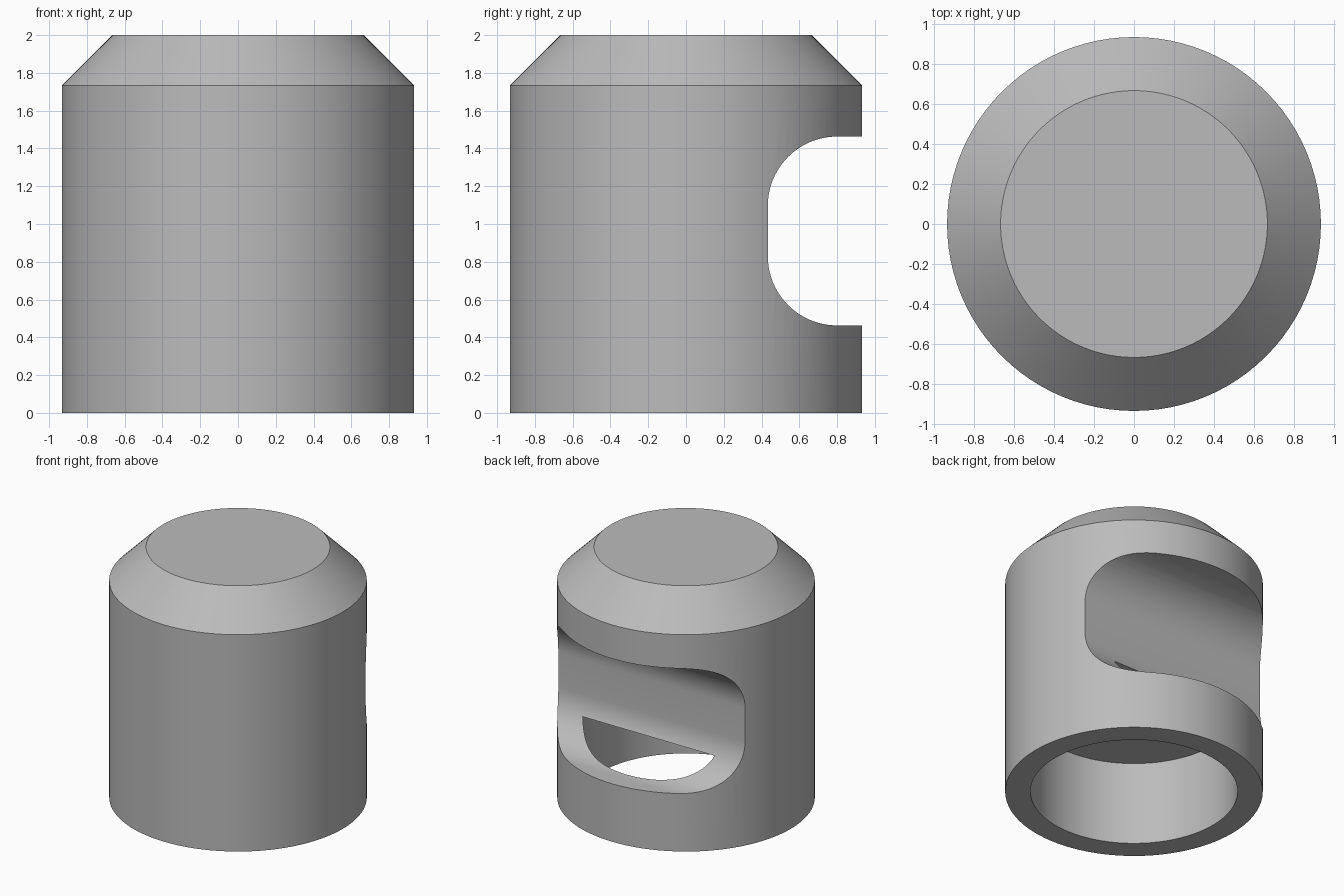
import bpy, bmesh, math

SEGMENTS = 96
RADIUS, HEIGHT, CHAMFER = 0.933, 2.0, 0.267
BORE_RADIUS, BORE_DEPTH = 0.75, 0.667
SLOT_BACK, SLOT_LOW, SLOT_HIGH, SLOT_FILLET = 0.433, 0.463, 1.463, 0.367

cube = bpy.data.objects.get("Cube")
if cube:
    bpy.data.objects.remove(cube, do_unlink=True)


def make_object(name, bm):
    bmesh.ops.recalc_face_normals(bm, faces=bm.faces)
    mesh = bpy.data.meshes.new(name)
    bm.to_mesh(mesh)
    bm.free()
    obj = bpy.data.objects.new(name, mesh)
    bpy.context.collection.objects.link(obj)
    return obj


def ring(bm, radius, z):
    return [bm.verts.new((radius * math.cos(a), radius * math.sin(a), z))
            for a in (math.tau * i / SEGMENTS for i in range(SEGMENTS))]


# Turned body: blind bore, bottom rim, side wall, chamfer, flat top
bm = bmesh.new()
profile = [(BORE_RADIUS, BORE_DEPTH), (BORE_RADIUS, 0), (RADIUS, 0),
           (RADIUS, HEIGHT - CHAMFER), (RADIUS - CHAMFER, HEIGHT)]
rings = [ring(bm, r, z) for r, z in profile]
for low, high in zip(rings, rings[1:]):
    for i in range(SEGMENTS):
        j = (i + 1) % SEGMENTS
        bm.faces.new((low[i], low[j], high[j], high[i]))
bm.faces.new(rings[0])
bm.faces.new(rings[-1])
body = make_object("knob_body", bm)

# Slot cutter: rounded profile in y-z, extruded along x
bm = bmesh.new()
outline = [(RADIUS + 0.3, SLOT_HIGH), (RADIUS + 0.3, SLOT_LOW)]
steps = 20
for centre_z, start in ((SLOT_LOW + SLOT_FILLET, 270), (SLOT_HIGH - SLOT_FILLET, 180)):
    for i in range(steps + 1):
        a = math.radians(start - 90 * i / steps)
        outline.append((SLOT_BACK + SLOT_FILLET + SLOT_FILLET * math.cos(a),
                        centre_z + SLOT_FILLET * math.sin(a)))
face = bm.faces.new([bm.verts.new((-1.5, y, z)) for y, z in outline])
extruded = bmesh.ops.extrude_face_region(bm, geom=[face])["geom"]
bmesh.ops.translate(bm, vec=(3, 0, 0),
                    verts=[v for v in extruded if isinstance(v, bmesh.types.BMVert)])
cutter = make_object("slot_cutter", bm)

# One grey metal colour
grey = bpy.data.materials.new("metal_grey")
grey.use_nodes = True
colour = (0.5, 0.5, 0.5, 1)
grey.diffuse_color = colour
grey.node_tree.nodes["Principled BSDF"].inputs["Base Color"].default_value = colour
for obj in (body, cutter):
    obj.data.materials.append(grey)

# Cut the slot and shade the round faces smooth
cut = body.modifiers.new("slot", "BOOLEAN")
cut.operation = "DIFFERENCE"
cut.solver = "EXACT"
cut.object = cutter
bpy.ops.object.select_all(action="DESELECT")
body.select_set(True)
bpy.context.view_layer.objects.active = body
bpy.ops.object.modifier_apply(modifier=cut.name)
bpy.data.objects.remove(cutter, do_unlink=True)
bpy.ops.object.shade_smooth_by_angle(angle=math.radians(25))
